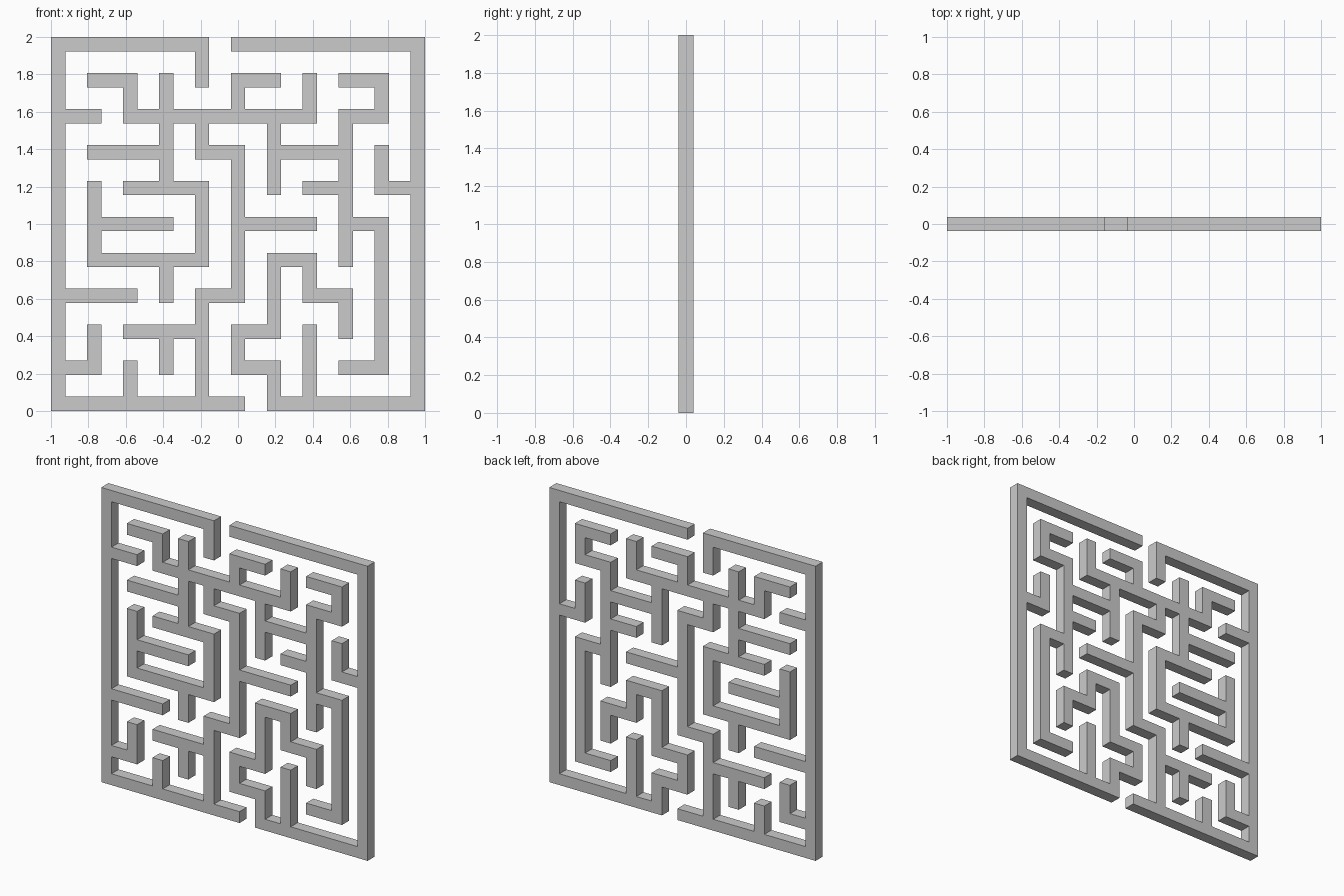
import bpy, bmesh, math

if "Cube" in bpy.data.objects:
    bpy.data.objects.remove(bpy.data.objects["Cube"])

U = 2 / 52            # walls are 2 units thick, nodes are 5 units apart (11 x 11 nodes)

# Wall runs per grid line: "start-end" node indices
rows = {0: "0-5 6-10", 1: "0-1 5-6 8-9", 2: "2-4 5-6", 3: "0-2 4-5 7-8",
        4: "1-4 6-7", 5: "1-3 5-7 8-9", 6: "2-4 7-8 9-10", 7: "1-3 4-5 6-8",
        8: "0-1 2-7 8-9", 9: "1-2 5-6 8-9", 10: "0-4 5-10"}
columns = {0: "0-10", 1: "1-2 4-6", 2: "0-1 8-9", 3: "1-2 3-4 6-9",
           4: "0-3 4-6 7-8 9-10", 5: "1-2 3-7 8-9", 6: "0-1 2-4 6-8",
           7: "0-2 3-4 8-9", 8: "2-3 4-8", 9: "1-5 6-7 8-9", 10: "0-10"}


def runs(text):
    for run in text.split():
        a, b = map(int, run.split("-"))
        yield range(2 * a, 2 * b + 1)


# Cells covered by walls; even indices are walls, odd ones the gaps between
cells = {(k, 2 * j) for j, t in rows.items() for r in runs(t) for k in r}
cells |= {(2 * i, k) for i, t in columns.items() for r in runs(t) for k in r}


def edge(k):
    return (5 * (k // 2) + 2 * (k % 2)) * U


# Front face of the walls, merged so that all walls form one solid
bm = bmesh.new()
verts = {}


def corner(a, b):
    if (a, b) not in verts:
        verts[a, b] = bm.verts.new((edge(a) - 1, -U, edge(b)))
    return verts[a, b]


for a, b in sorted(cells):
    bm.faces.new([corner(a, b), corner(a + 1, b), corner(a + 1, b + 1), corner(a, b + 1)])

# Thickness to the back
ext = bmesh.ops.extrude_face_region(bm, geom=bm.faces[:], use_keep_orig=True)
bmesh.ops.translate(bm, vec=(0, 2 * U, 0),
                    verts=[g for g in ext["geom"] if isinstance(g, bmesh.types.BMVert)])
bmesh.ops.recalc_face_normals(bm, faces=bm.faces[:])

mesh = bpy.data.meshes.new("maze_walls")
bm.to_mesh(mesh)
bm.free()
maze = bpy.data.objects.new("maze_walls", mesh)
bpy.context.collection.objects.link(maze)
